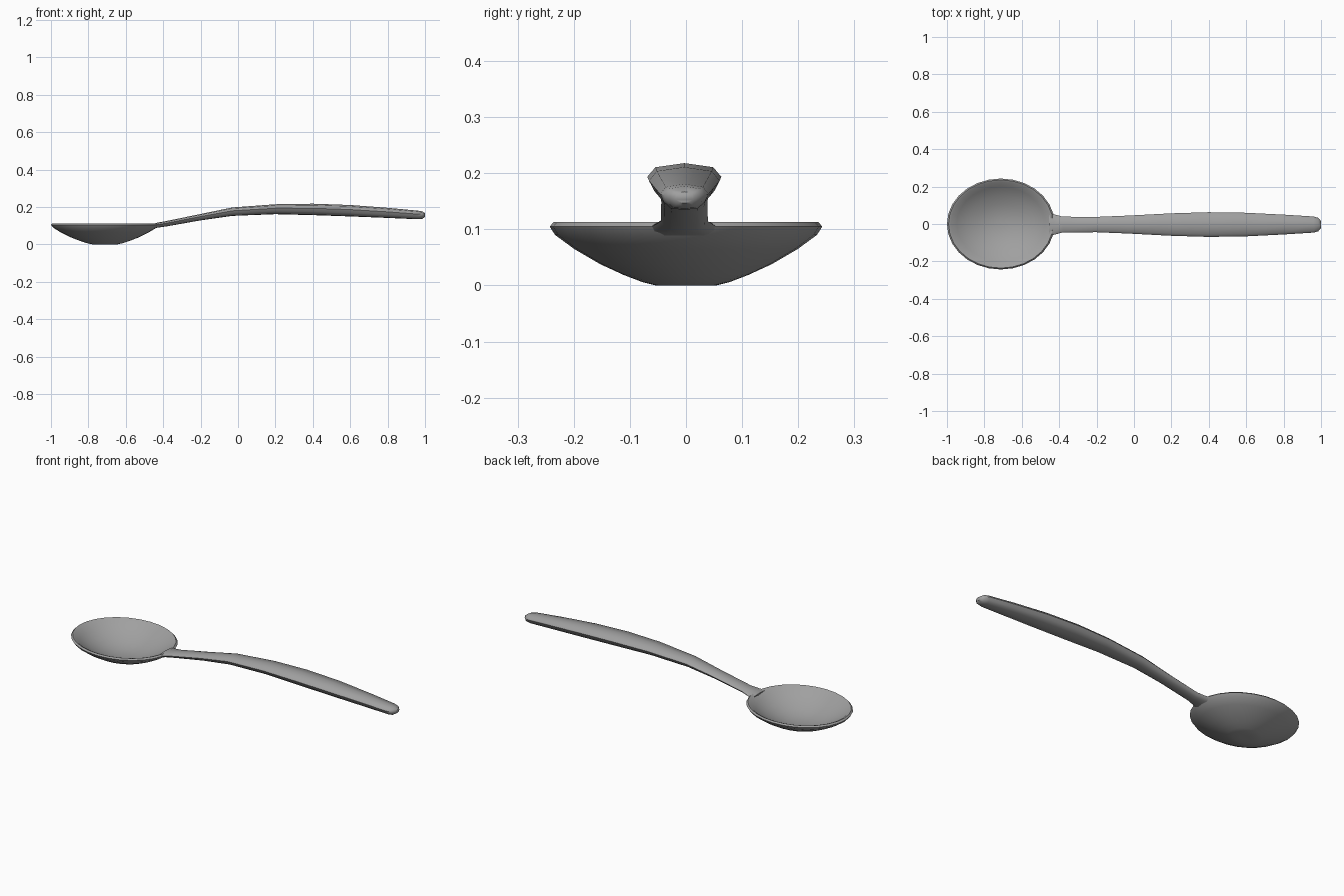
import bpy, bmesh, math

cube = bpy.data.objects.get("Cube")
if cube:
    bpy.data.objects.remove(cube)

steel = bpy.data.materials.new("grey_steel")
steel.use_nodes = True
GREY = (0.35, 0.35, 0.35, 1)
steel.diffuse_color = GREY
steel.node_tree.nodes["Principled BSDF"].inputs["Base Color"].default_value = GREY


def skin(name, rings, closed_ends, sharp):
    """Join matching rings of points into one smooth surface."""
    bm = bmesh.new()
    loops = [[bm.verts.new(p) for p in ring] for ring in rings]
    for a, b in zip(loops, loops[1:]):
        n = len(a)
        for i in range(n):
            j = (i + 1) % n
            bm.faces.new((a[i], a[j], b[j], b[i]))
    if closed_ends:
        bm.faces.new(loops[0])
        bm.faces.new(loops[-1])
    bmesh.ops.recalc_face_normals(bm, faces=bm.faces)
    mesh = bpy.data.meshes.new(name)
    bm.to_mesh(mesh)
    bm.free()
    obj = bpy.data.objects.new(name, mesh)
    bpy.context.collection.objects.link(obj)
    mesh.materials.append(steel)
    bpy.ops.object.select_all(action="DESELECT")
    obj.select_set(True)
    bpy.context.view_layer.objects.active = obj
    bpy.ops.object.shade_smooth_by_angle(angle=math.radians(sharp))
    return obj


# Bowl: oval lathe of (relative radius, height), outside then inside
profile = [(0.08, 0), (0.22, 0), (0.32, 0.006), (0.46, 0.019), (0.63, 0.038),
           (0.82, 0.065), (0.96, 0.09), (1, 0.105), (0.97, 0.113),
           (0.93, 0.109), (0.82, 0.084), (0.63, 0.056), (0.44, 0.034),
           (0.24, 0.02), (0.08, 0.016)]
SIDES = 28
angles = [2 * math.pi * i / SIDES for i in range(SIDES)]
skin("bowl", [[(-0.712 + 0.288 * r * math.cos(a), 0.243 * r * math.sin(a), z)
               for a in angles] for r, z in profile], True, 50)

# Handle: crowned section, widest above the middle, narrow underneath
section = [(0, 1), (0.78, 0.88), (1, 0.6), (0.85, 0.3), (0.55, 0.04), (0, 0),
           (-0.55, 0.04), (-0.85, 0.3), (-1, 0.6), (-0.78, 0.88)]
# Stations along the handle: x, half width, bottom, top
stations = [(-0.455, 0.075, 0.086, 0.109), (-0.43, 0.055, 0.09, 0.117),
            (-0.38, 0.042, 0.097, 0.126), (-0.2, 0.041, 0.129, 0.163),
            (-0.03, 0.048, 0.153, 0.198), (0.2, 0.06, 0.162, 0.215),
            (0.4, 0.066, 0.157, 0.218), (0.6, 0.063, 0.15, 0.211),
            (0.8, 0.053, 0.142, 0.196), (0.96, 0.043, 0.135, 0.181),
            (0.985, 0.036, 0.137, 0.177), (1.0, 0.018, 0.147, 0.167)]
skin("handle", [[(x, w * s - 0.003, lo + (hi - lo) * t) for s, t in section]
                for x, w, lo, hi in stations], True, 55)
